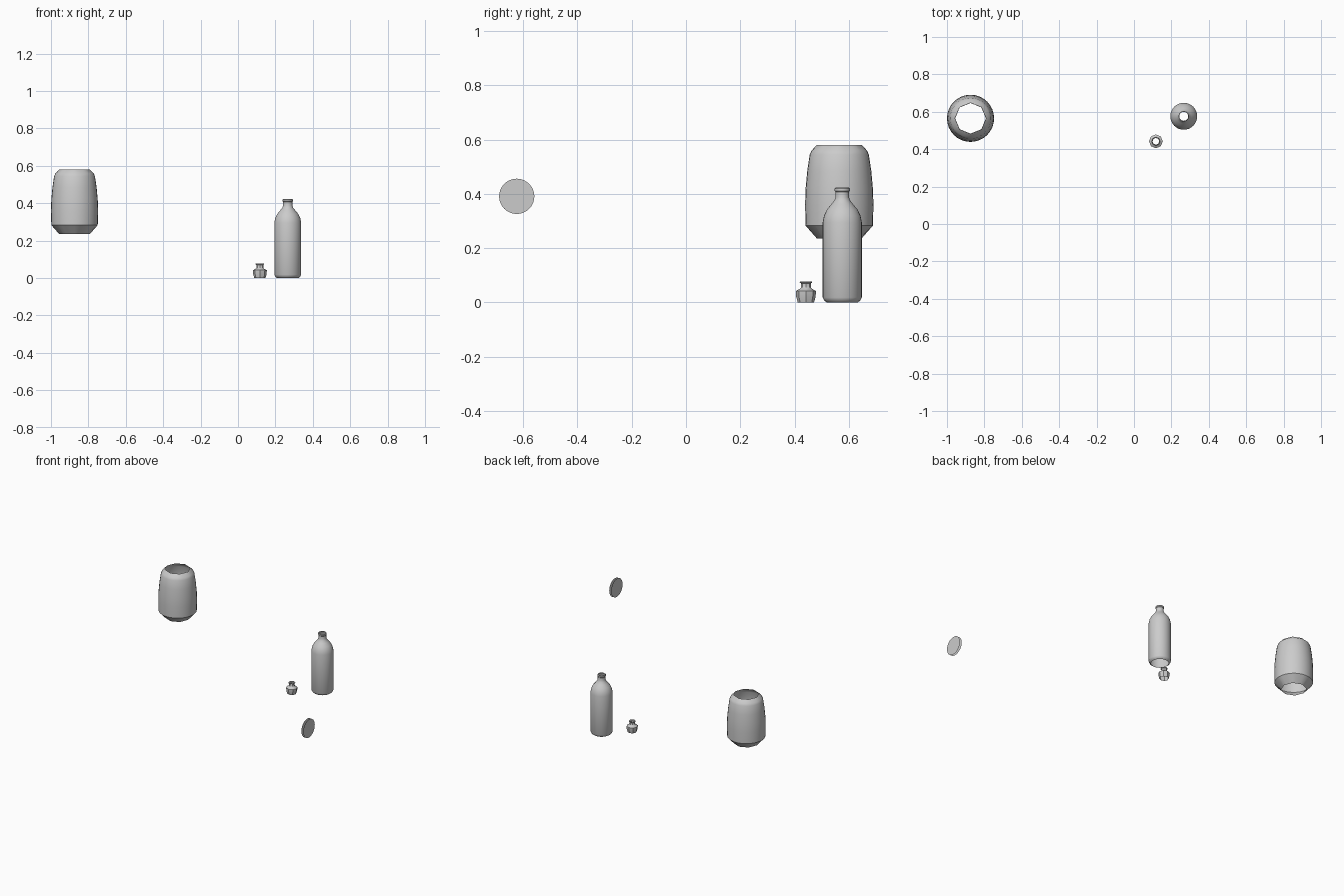
import bpy, bmesh, math

if "Cube" in bpy.data.objects:
    bpy.data.objects.remove(bpy.data.objects["Cube"])


def lathe(name, profile, centre, sides, octagon_ends=False, angle=35):
    """Open-ended surface of revolution from (radius, z) pairs."""
    bm = bmesh.new()
    rings = []
    for k, (r, z) in enumerate(profile):
        ring = []
        for i in range(sides):
            a = 2 * math.pi * i / sides
            rr = r
            if octagon_ends and k in (0, len(profile) - 1):
                off = (a % (math.pi / 4)) - math.pi / 8
                rr = r * math.cos(math.pi / 8) / math.cos(off)
            ring.append(bm.verts.new((rr * math.cos(a), rr * math.sin(a), z)))
        rings.append(ring)
    for lo, hi in zip(rings, rings[1:]):
        for i in range(sides):
            j = (i + 1) % sides
            bm.faces.new((lo[i], lo[j], hi[j], hi[i]))
    return finish(name, bm, (centre[0], centre[1], 0), angle)


def finish(name, bm, location, angle=35):
    mesh = bpy.data.meshes.new(name)
    bm.to_mesh(mesh)
    bm.free()
    ob = bpy.data.objects.new(name, mesh)
    ob.location = location
    bpy.context.collection.objects.link(ob)
    bpy.ops.object.select_all(action='DESELECT')
    ob.select_set(True)
    bpy.context.view_layer.objects.active = ob
    bpy.ops.object.shade_smooth_by_angle(angle=math.radians(angle))
    return ob


# Raised barrel-shaped vase, open at both ends with octagonal rims
lathe("barrel_vase",
      [(0.082, 0.235), (0.124, 0.283), (0.126, 0.36), (0.124, 0.42),
       (0.118, 0.485), (0.109, 0.545), (0.102, 0.56), (0.083, 0.58)],
      (-0.874, 0.565), 32, octagon_ends=True)

# Tall bottle with rounded shoulder and lip
lathe("bottle",
      [(0.057, 0.0), (0.066, 0.006), (0.072, 0.018), (0.072, 0.295),
       (0.067, 0.32), (0.056, 0.343), (0.04, 0.362), (0.029, 0.376),
       (0.025, 0.388), (0.025, 0.407), (0.028, 0.411), (0.028, 0.419),
       (0.024, 0.423)],
      (0.266, 0.576), 32)

# Small faceted jar
lathe("small_jar",
      [(0.030, 0.0), (0.036, 0.022), (0.037, 0.042), (0.021, 0.051),
       (0.018, 0.055), (0.018, 0.070), (0.023, 0.073), (0.022, 0.077)],
      (0.117, 0.442), 8)

# Upright thin disc: two parallel faces without an edge wall
for name, x, turn in (("disc_front", 1.0, 1), ("disc_back", 0.985, -1)):
    bm = bmesh.new()
    ring = [bm.verts.new((0, 0.065 * math.cos(t), turn * 0.065 * math.sin(t)))
            for t in (2 * math.pi * i / 32 for i in range(32))]
    bm.faces.new(ring)
    finish(name, bm, (x, -0.624, 0.391))
